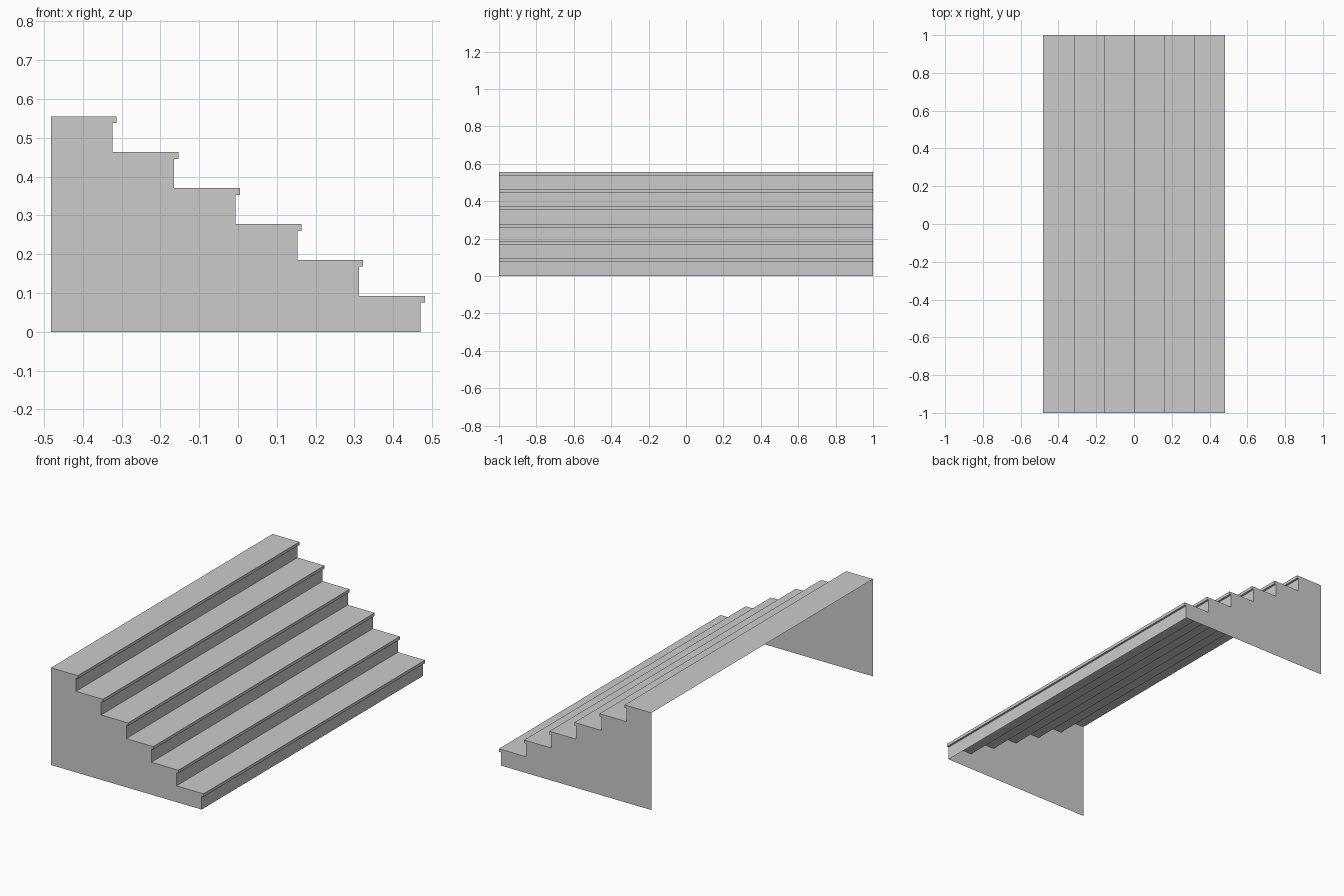
import bpy

if "Cube" in bpy.data.objects:
    bpy.data.objects.remove(bpy.data.objects["Cube"])

STEPS, RISE, RUN = 6, 0.0926, 0.1588
FRONT, BACK = 0.4815, -0.4815
OVERHANG, LIP = 0.0112, 0.0172

# Stair outline in x/z: riser, lip underside, lip front, tread
outline = [(FRONT - OVERHANG, 0)]
for i in range(STEPS):
    tip, top = FRONT - i * RUN, (i + 1) * RISE
    riser = tip - OVERHANG
    after = riser - RUN if i < STEPS - 1 else BACK
    outline += [(riser, top - LIP), (tip, top - LIP), (tip, top), (after, top)]


def add_sheet(name, verts, faces):
    mesh = bpy.data.meshes.new(name)
    mesh.from_pydata(verts, [], faces)
    mesh.update()
    obj = bpy.data.objects.new(name, mesh)
    bpy.context.collection.objects.link(obj)
    return obj


# Treads, risers and lips: one folded sheet, open at back and bottom
n = len(outline)
verts = [(x, y, z) for y in (-1, 1) for x, z in outline]
add_sheet("treads_and_risers", verts,
          [(i, i + n, i + n + 1, i + 1)[::-1] for i in range(n - 1)])

# Flat side panels closing both ends
panel = outline + [(BACK, 0)]
for name, y in (("front_side_panel", -1), ("back_side_panel", 1)):
    order = list(range(len(panel)))
    add_sheet(name, [(x, y, z) for x, z in panel],
              [order if y < 0 else order[::-1]])
